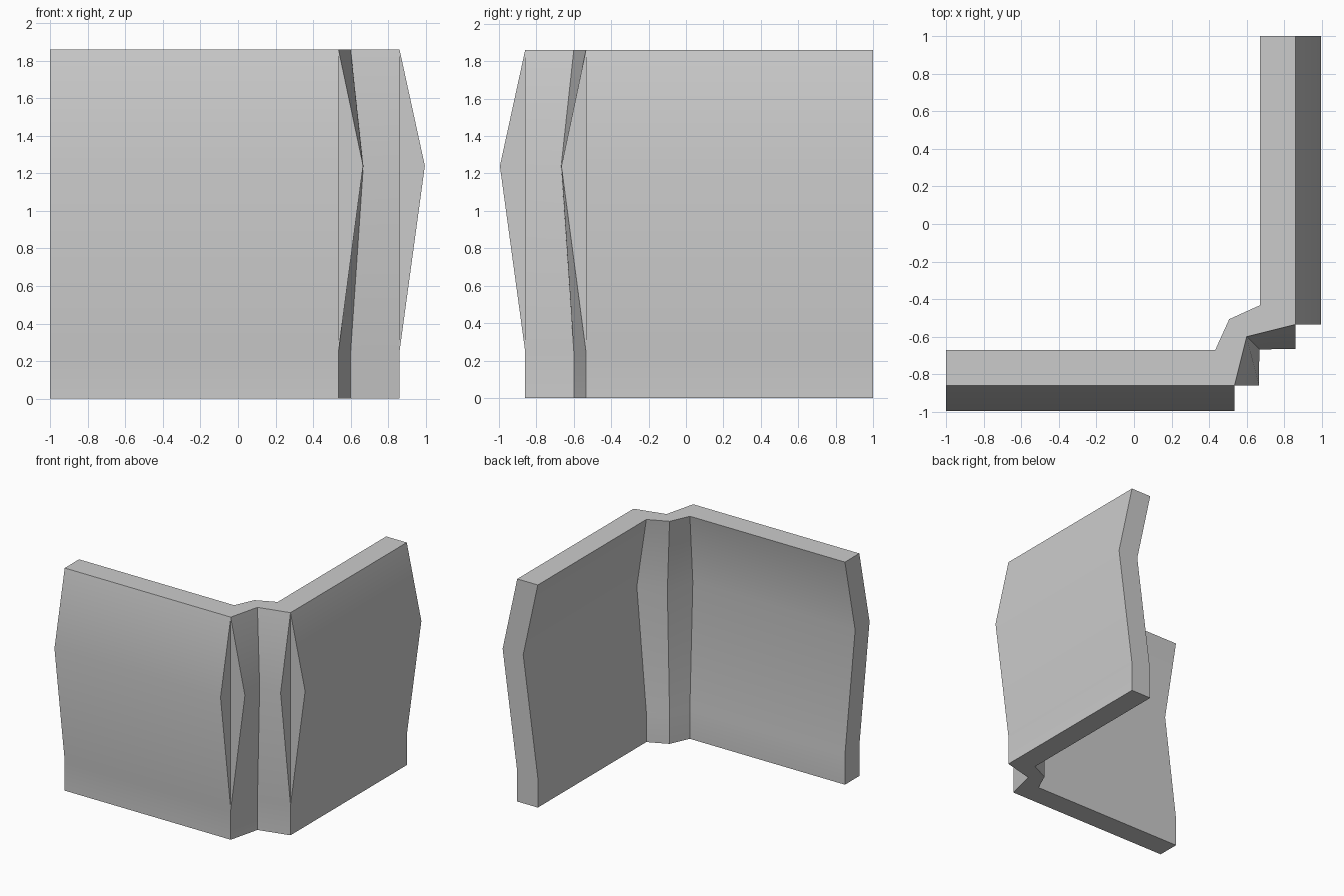
import bpy, bmesh, math

if "Cube" in bpy.data.objects:
    bpy.data.objects.remove(bpy.data.objects["Cube"])


def ring(s):
    """Closed plan outline; s is how far the walls bulge outward at this level."""
    h = s / 2
    # Outer face of the front wall, ending in the folded corner notch
    outer = [(-1, -0.86 - s), (0.535, -0.86 - s), (0.535, -0.86),
             (0.535 + s * 0.97, -0.86), (0.60 + h, -0.60 - h)]
    # Inner face, from the corner back along the front wall
    inner = [(0.507 + h, -0.507 - h), (0.433 + h, -0.67 - s), (-1, -0.67 - s)]

    def flip(pts):  # mirror across the corner diagonal
        return [(-y, -x) for x, y in reversed(pts)]
    return outer + flip(outer[:-1]) + flip(inner[1:]) + inner


# (height, bulge) of the wall's bent side profile
levels = [(0, 0), (0.25, 0), (1.24, 0.135), (1.86, 0)]

bm = bmesh.new()
rings = [[bm.verts.new((x, y, z)) for x, y in ring(s)] for z, s in levels]
n = len(rings[0])
for low, high in zip(rings, rings[1:]):
    for i in range(n):
        j = (i + 1) % n
        bm.faces.new((low[i], low[j], high[j], high[i]))
# Bottom and top caps
bm.faces.new(rings[0][::-1])
bm.faces.new(rings[-1])
bmesh.ops.remove_doubles(bm, verts=bm.verts, dist=0.0005)
bmesh.ops.recalc_face_normals(bm, faces=bm.faces)

mesh = bpy.data.meshes.new("corner_wall")
bm.to_mesh(mesh)
bm.free()
wall = bpy.data.objects.new("corner_wall", mesh)
bpy.context.collection.objects.link(wall)

# Soft bends in the walls, crisp corners
bpy.context.view_layer.objects.active = wall
wall.select_set(True)
bpy.ops.object.shade_smooth_by_angle(angle=math.radians(30))
